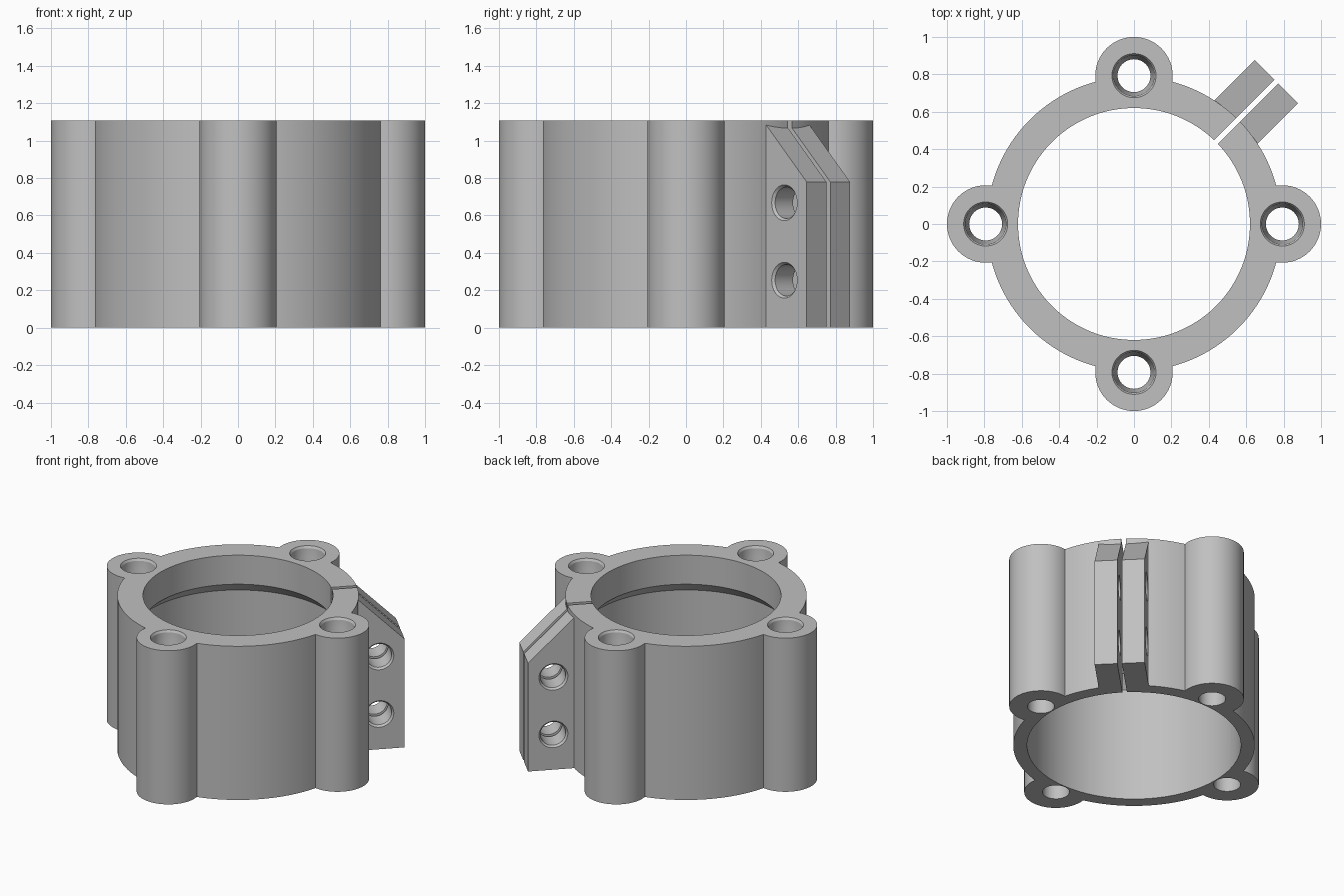
import bpy
import bmesh
from math import cos, sin, pi
from mathutils import Matrix, Vector

HEIGHT = 1.107
BOSS_OFFSET = 0.793
DIAGONAL = Matrix.Rotation(pi / 4, 4, 'Z')   # local x points along the clamp split

if "Cube" in bpy.data.objects:
    bpy.data.objects.remove(bpy.data.objects["Cube"], do_unlink=True)

grey = bpy.data.materials.new("plain grey")
grey.use_nodes = True
grey.diffuse_color = (0.53, 0.53, 0.53, 1)
grey.node_tree.nodes["Principled BSDF"].inputs["Base Color"].default_value = grey.diffuse_color


def finish(name, bm, matrix):
    bmesh.ops.recalc_face_normals(bm, faces=bm.faces)
    bm.transform(matrix)
    mesh = bpy.data.meshes.new(name)
    bm.to_mesh(mesh)
    bm.free()
    mesh.materials.append(grey)
    obj = bpy.data.objects.new(name, mesh)
    bpy.context.collection.objects.link(obj)
    return obj


def turned(name, profile, matrix=Matrix(), sides=64):
    """Solid of revolution about z from (radius, z) pairs."""
    bm = bmesh.new()
    rings = [[bm.verts.new((r * cos(2 * pi * i / sides), r * sin(2 * pi * i / sides), z))
              for i in range(sides)] for r, z in profile]
    for low, high in zip(rings, rings[1:]):
        for i in range(sides):
            j = (i + 1) % sides
            bm.faces.new((low[i], low[j], high[j], high[i]))
    bm.faces.new(rings[0])
    bm.faces.new(rings[-1])
    return finish(name, bm, matrix)


def slab(name, outline, half_width, matrix):
    """Extrude an (x, z) outline along y, centred."""
    bm = bmesh.new()
    face = bm.faces.new([bm.verts.new((x, -half_width, z)) for x, z in outline])
    side = bmesh.ops.extrude_face_region(bm, geom=[face])["geom"]
    bmesh.ops.translate(bm, vec=Vector((0, 2 * half_width, 0)),
                        verts=[v for v in side if isinstance(v, bmesh.types.BMVert)])
    return finish(name, bm, matrix)


def combine(target, tool, operation):
    tool.hide_render = True
    mod = target.modifiers.new(tool.name, 'BOOLEAN')
    mod.operation = operation
    mod.solver = 'EXACT'
    mod.object = tool
    bpy.context.view_layer.objects.active = target
    bpy.ops.object.modifier_apply(modifier=mod.name)
    bpy.data.objects.remove(tool, do_unlink=True)


# Outer ring
collar = turned("clamp_collar", [(0.788, 0), (0.788, HEIGHT)], sides=128)

# Four round screw bosses
places = [Matrix.Rotation(k * pi / 2, 4, 'Z') @ Matrix.Translation((BOSS_OFFSET, 0, 0))
          for k in range(4)]
for place in places:
    combine(collar, turned("boss", [(0.207, 0), (0.207, HEIGHT)], place), 'UNION')

# Clamp ears with a sloped top
ears = slab("clamp_ears", [(0.75, 0), (1.076, 0), (1.076, 0.78), (0.75, 1.104)], 0.164, DIAGONAL)
combine(collar, ears, 'UNION')

# Bore, narrowing through a conical step to the top lip
bore = turned("bore", [(0.698, -0.1), (0.698, 0.82), (0.62, 0.898), (0.62, 1.2)], sides=128)
combine(collar, bore, 'DIFFERENCE')

# Screw holes, widened at the top
for place in places:
    hole = turned("screw_hole", [(0.088, -0.1), (0.088, 0.96), (0.104, 1.03), (0.109, 1.092),
                                 (0.118, HEIGHT), (0.118, 1.2)], place, 48)
    combine(collar, hole, 'DIFFERENCE')

# Cross bolt holes through the ears
for z in (0.254, 0.668):
    place = DIAGONAL @ Matrix.Translation((0.908, 0, z)) @ Matrix.Rotation(pi / 2, 4, 'X')
    bolt = turned("bolt_hole", [(0.096, -0.25), (0.096, -0.164), (0.084, -0.15),
                                (0.084, 0.15), (0.096, 0.164), (0.096, 0.25)], place, 48)
    combine(collar, bolt, 'DIFFERENCE')

# Split between the ears
split = slab("split", [(0.4, -0.1), (1.2, -0.1), (1.2, 1.2), (0.4, 1.2)], 0.015, DIAGONAL)
combine(collar, split, 'DIFFERENCE')

# Smooth walls, crisp edges
bpy.ops.object.select_all(action='DESELECT')
collar.select_set(True)
bpy.context.view_layer.objects.active = collar
bpy.ops.object.shade_smooth_by_angle(angle=pi / 9)
